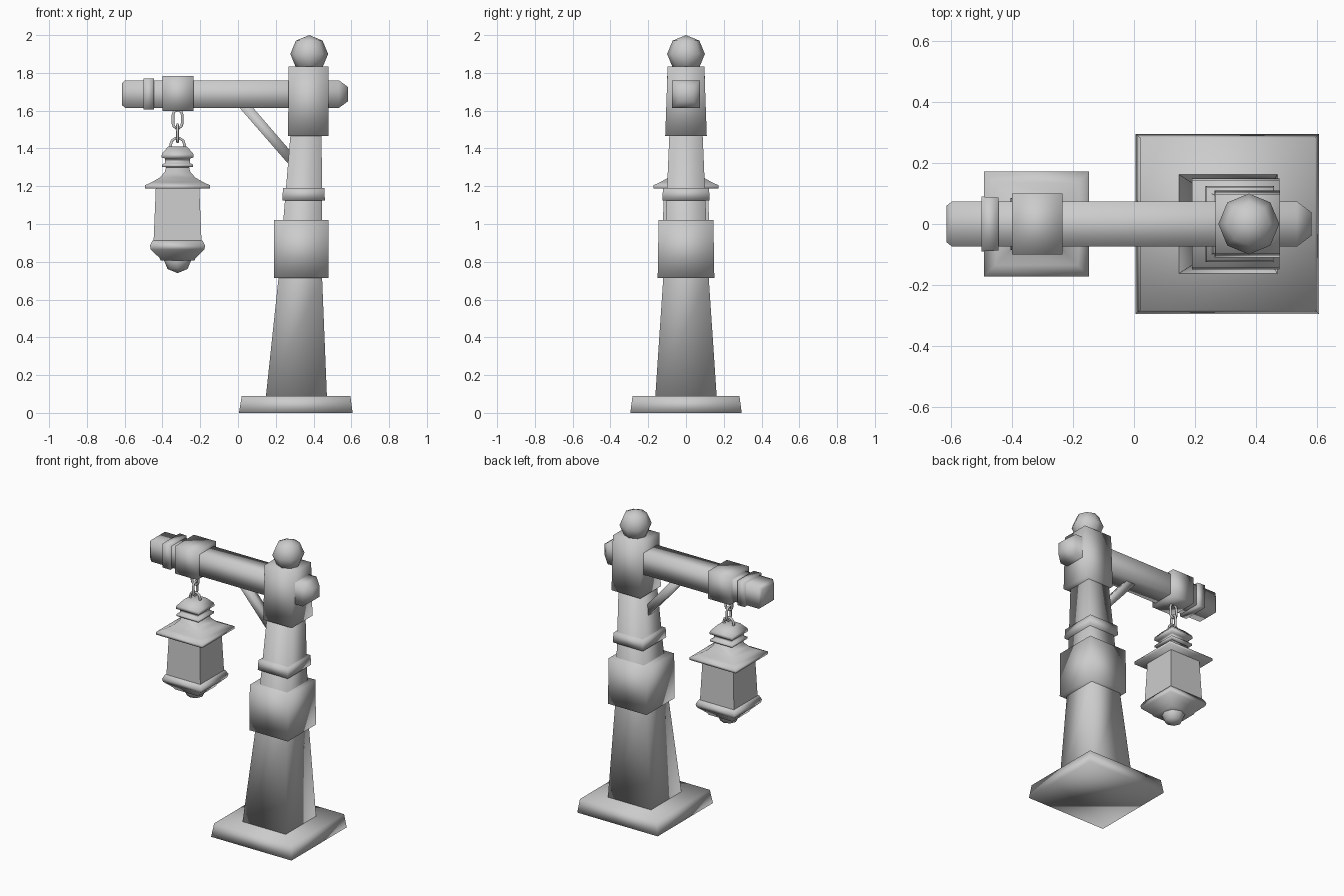
import bpy, bmesh, math

if "Cube" in bpy.data.objects:
    bpy.data.objects.remove(bpy.data.objects["Cube"])

LX = -0.32  # lantern centre


def loft(name, sections, axis='z', smooth=True):
    """Rectangular sections (t, lo, hi, half_y) joined along z or x."""
    bm = bmesh.new()
    rings = []
    for t, lo, hi, b in sections:
        ring = []
        for a, y in ((lo, -b), (hi, -b), (hi, b), (lo, b)):
            ring.append(bm.verts.new((a, y, t) if axis == 'z' else (t, y, a)))
        rings.append(ring)
    for r0, r1 in zip(rings, rings[1:]):
        for i in range(4):
            j = (i + 1) % 4
            bm.faces.new((r0[i], r0[j], r1[j], r1[i]))
    bm.faces.new(rings[0])
    bm.faces.new(rings[-1])
    bmesh.ops.recalc_face_normals(bm, faces=bm.faces[:])
    for f in bm.faces:
        f.smooth = smooth
    me = bpy.data.meshes.new(name)
    bm.to_mesh(me)
    bm.free()
    ob = bpy.data.objects.new(name, me)
    bpy.context.collection.objects.link(ob)
    return ob


def square(name, profile, smooth=True):
    """Square lantern part from (z, half_width) pairs."""
    return loft(name, [(z, LX - h, LX + h, h) for z, h in profile], smooth=smooth)


def ball(name, x, z, r):
    bpy.ops.mesh.primitive_uv_sphere_add(segments=8, ring_count=4, radius=r, location=(x, 0, z))
    bpy.context.object.name = name
    bpy.ops.object.shade_smooth()


def link(name, z, half_w, half_h, turn=0):
    """Rounded wire chain link."""
    cu = bpy.data.curves.new(name, 'CURVE')
    cu.dimensions = '3D'
    cu.bevel_depth = 0.008
    cu.bevel_resolution = 1
    sp = cu.splines.new('POLY')
    sp.points.add(11)
    straight = half_h - half_w
    for i, p in enumerate(sp.points):
        a = math.pi * (i % 6) / 5 + (math.pi if i > 5 else 0)
        dz = straight if i < 6 else -straight
        p.co = (half_w * math.cos(a), 0, half_w * math.sin(a) + dz, 1)
    sp.use_cyclic_u = True
    ob = bpy.data.objects.new(name, cu)
    ob.location = (LX, 0, z)
    ob.rotation_euler.z = turn
    bpy.context.collection.objects.link(ob)


# Post: foot, tapered shaft, collars and head
loft("base_plinth", [(0, 0.005, 0.607, 0.295), (0.09, 0.02, 0.595, 0.283)])
loft("post_shaft", [(0.08, 0.147, 0.471, 0.163), (0.72, 0.215, 0.445, 0.12),
                    (1.5, 0.28, 0.443, 0.087)])
loft("post_block", [(0.715, 0.19, 0.478, 0.15), (1.02, 0.19, 0.478, 0.145)])
loft("post_collar", [(1.125, 0.235, 0.46, 0.125), (1.19, 0.238, 0.457, 0.122)])
loft("post_head", [(1.467, 0.265, 0.48, 0.11), (1.833, 0.268, 0.479, 0.097)])
ball("post_finial", 0.377, 1.9, 0.1)

# Cross beam with its bands and the diagonal brace
loft("cross_beam", [(-0.615, 1.63, 1.745, 0.06), (-0.598, 1.615, 1.76, 0.074),
                    (0.535, 1.615, 1.76, 0.074), (0.583, 1.65, 1.725, 0.038)], 'x')
loft("beam_ring", [(-0.5, 1.607, 1.77, 0.09), (-0.445, 1.605, 1.77, 0.087)], 'x')
loft("beam_band", [(-0.4, 1.597, 1.783, 0.1), (-0.235, 1.597, 1.783, 0.1)], 'x')
loft("brace", [(1.65, -0.022, 0.05, 0.024), (1.32, 0.265, 0.335, 0.024)])

# Hanging chain
link("chain_link_upper", 1.555, 0.024, 0.048)
link("chain_link_lower", 1.48, 0.02, 0.046, math.pi / 2)
link("lantern_ring", 1.418, 0.037, 0.038)

# Lantern
square("lantern_cap", [(1.41, 0.05), (1.372, 0.083), (1.352, 0.085), (1.347, 0.066),
                       (1.322, 0.066), (1.315, 0.083), (1.303, 0.083), (1.3, 0.06)])
square("lantern_roof", [(1.31, 0.058), (1.275, 0.068), (1.245, 0.095), (1.222, 0.135),
                        (1.205, 0.172), (1.187, 0.172)])
square("lantern_glass", [(1.195, 0.115), (0.905, 0.127)], smooth=False)
square("lantern_base", [(0.912, 0.133), (0.885, 0.146), (0.865, 0.142),
                        (0.82, 0.095), (0.808, 0.09)])
ball("lantern_finial", LX, 0.815, 0.075)
